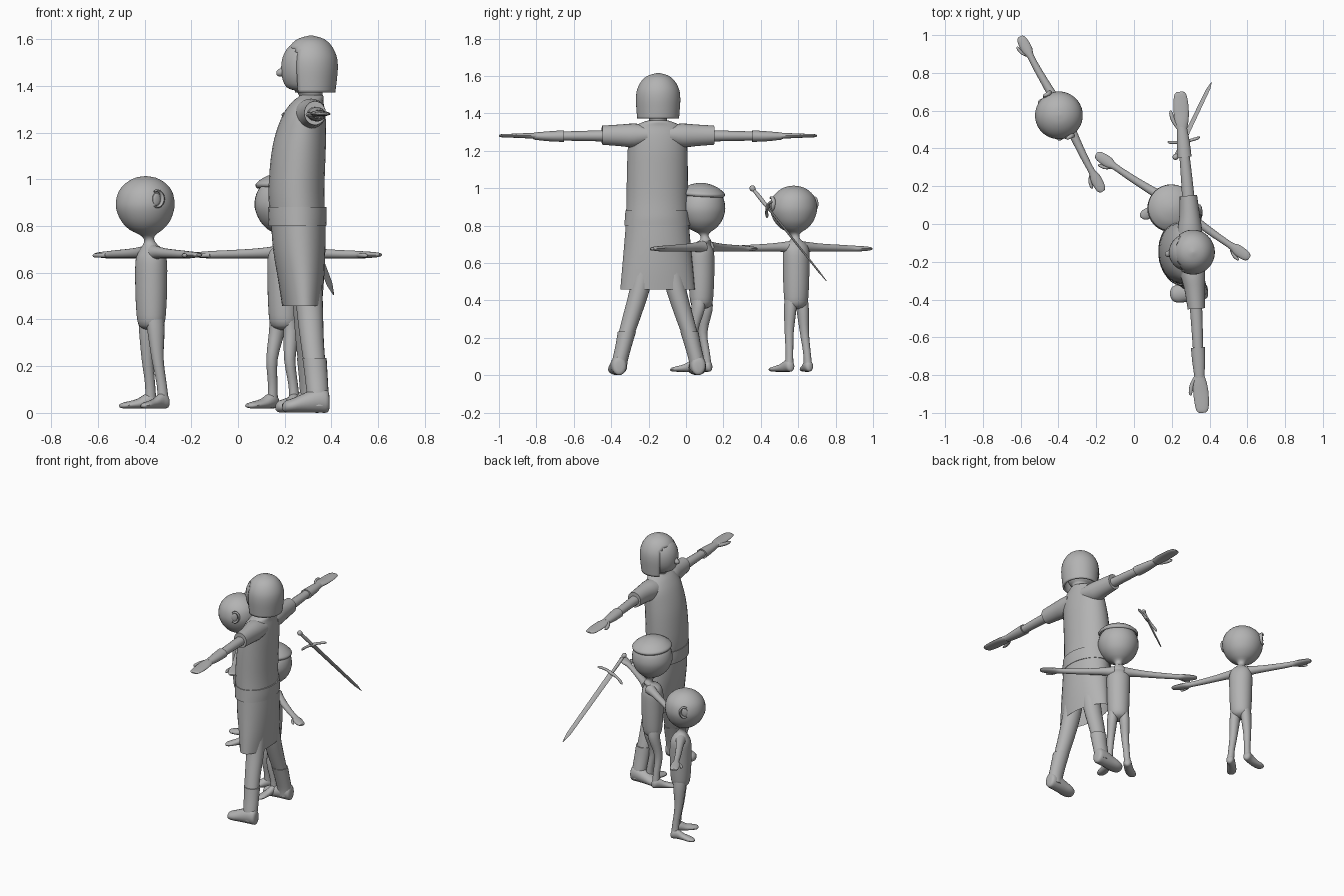
import bpy, bmesh, math
from mathutils import Vector, Matrix

grey = bpy.data.materials.new("plain grey")
grey.diffuse_color = (0.45, 0.45, 0.45, 1)


def finish(name, bm, mat, mirror=False, solid=0.0):
    bmesh.ops.recalc_face_normals(bm, faces=bm.faces)
    me = bpy.data.meshes.new(name)
    bm.to_mesh(me)
    bm.free()
    me.materials.append(grey)
    ob = bpy.data.objects.new(name, me)
    bpy.context.collection.objects.link(ob)
    ob.matrix_world = mat
    if mirror:
        ob.modifiers.new("Mirror", 'MIRROR')
    if solid:
        m = ob.modifiers.new("Solidify", 'SOLIDIFY')
        m.thickness, m.offset = solid, -1
    for o in bpy.context.selected_objects:
        o.select_set(False)
    ob.select_set(True)
    bpy.context.view_layer.objects.active = ob
    bpy.ops.object.shade_smooth_by_angle(angle=math.radians(42))
    return ob


def spline(rings, steps):
    """Catmull-Rom through ring tuples."""
    r = [Vector(p) for p in rings]
    out = []
    for i in range(len(r) - 1):
        a, b, c, d = r[max(i - 1, 0)], r[i], r[i + 1], r[min(i + 2, len(r) - 1)]
        for k in range(steps):
            t = k / steps
            out.append(0.5 * (2 * b + (c - a) * t + (2 * a - 5 * b + 4 * c - d) * t * t
                              + (3 * b - a - 3 * c + d) * t ** 3))
    return out + [r[-1]]


def loft(name, rings, axis, mat, mirror=False, steps=3, sides=24, caps=(1, 1), solid=0, cut=None):
    """Skin ellipses (x, y, z, half_a, half_b) whose planes face the given axis."""
    U, V = {'x': ((0, 1, 0), (0, 0, 1)), 'y': ((1, 0, 0), (0, 0, 1)), 'z': ((1, 0, 0), (0, 1, 0))}[axis]
    U, V = Vector(U), Vector(V)
    bm = bmesh.new()
    loops = []
    for r in spline(rings, steps):
        c = Vector(r[:3])
        loops.append([bm.verts.new(c + U * (max(r[3], .002) * math.cos(2 * math.pi * i / sides))
                                   + V * (max(r[4], .002) * math.sin(2 * math.pi * i / sides)))
                      for i in range(sides)])
    for a, b in zip(loops, loops[1:]):
        for i in range(sides):
            j = (i + 1) % sides
            bm.faces.new((a[i], a[j], b[j], b[i]))
    if caps[0]:
        bm.faces.new(loops[0])
    if caps[1]:
        bm.faces.new(loops[-1])
    if cut:
        dead = [f for f in bm.faces if cut(f.calc_center_median())]
        bmesh.ops.delete(bm, geom=dead, context='FACES')
    return finish(name, bm, mat, mirror, solid)


def place(x, y, deg):
    return Matrix.Translation((x, y, 0)) @ Matrix.Rotation(math.radians(deg), 4, 'Z')


def child(tag, mat, span, lean, step):
    # torso, neck and big round head in one skin
    t = .015 - lean
    loft(tag + "_body", [
        (0, t, .355, .015, .015), (0, t, .375, .058, .052), (0, t, .45, .068, .064),
        (0, t, .58, .072, .068), (0, t, .66, .072, .064), (0, t, .70, .058, .046),
        (0, .01, .722, .03, .03), (0, .005, .742, .022, .022), (0, -.002, .762, .032, .034),
        (0, -.01, .785, .07, .072), (0, -.012, .82, .102, .104), (0, -.014, .865, .122, .123),
        (0, -.014, .905, .126, .126), (0, -.013, .95, .114, .114), (0, -.012, .985, .084, .084),
        (0, -.012, 1.007, .044, .044), (0, -.012, 1.014, .003, .003)], 'z', mat, sides=32)
    # arms ending in flat hands
    e = span
    loft(tag + "_arm", [
        (.03, .01, .685, .035, .034), (.08, .008, .686, .027, .026), (.16, .004, .683, .022, .021),
        (.27, 0, .68, .019, .018), (e - .12, 0, .678, .018, .016), (e - .085, 0, .677, .028, .015),
        (e - .05, 0, .677, .029, .013), (e - .015, 0, .677, .024, .01), (e, 0, .677, .012, .006)],
        'x', mat, True, sides=16)
    loft(tag + "_thumb", [
        (e - .11, -.012, .676, .01, .01), (e - .08, -.033, .675, .009, .009),
        (e - .05, -.039, .674, .008, .008), (e - .04, -.039, .674, .003, .003)], 'x', mat, True, sides=10)
    # thin legs and splayed feet
    s = -step
    loft(tag + "_leg", [
        (.034, t, .41, .03, .04), (.038, t + .003, .35, .032, .038), (.046, .022 + s, .23, .024, .026),
        (.053, .038 + s, .12, .02, .022), (.057, .043 + s, .05, .022, .025)], 'z', mat, True, sides=16)
    loft(tag + "_foot", [
        (.056, .07 + s, .042, .008, .012), (.057, .06 + s, .048, .022, .028),
        (.06, .03 + s, .052, .026, .033), (.072, -.01 + s, .04, .029, .021),
        (.088, -.05 + s, .034, .032, .015), (.095, -.075 + s, .031, .024, .011),
        (.097, -.085 + s, .03, .008, .005)], 'y', mat, True, sides=16)


# bare-headed child with ears
A = place(-.385, .582, -62)
child("first_child", A, .465, 0, 0)
loft("first_child_ear_pad", [(.108, -.02, .915, .02, .028), (.126, -.026, .915, .018, .026),
                             (.13, -.028, .915, .004, .006)], 'x', A, True, sides=16)
bm = bmesh.new()
prev = None
for i in range(13):
    a = math.radians(-120 + 240 * i / 12)
    c = Vector((.128, -.024 + .026 * math.cos(a), .917 + .035 * math.sin(a)))
    out = Vector((0, math.cos(a), math.sin(a)))
    r = .009 * (1 - .5 * abs(i - 6) / 6)
    ring = [bm.verts.new(c + out * r * math.cos(k * math.pi / 4) + Vector((1.6 * r * math.sin(k * math.pi / 4), 0, 0)))
            for k in range(8)]
    if prev:
        for k in range(8):
            bm.faces.new((prev[k], prev[(k + 1) % 8], ring[(k + 1) % 8], ring[k]))
    else:
        bm.faces.new(ring)
    prev = ring
bm.faces.new(prev)
finish("first_child_ear_rim", bm, A, True)

# child with a small cap
B = place(.205, .095, -34.2)
child("second_child", B, .49, .03, .06)
loft("cap", [(0, -.012, .958, .118, .118), (0, -.012, .972, .124, .124), (0, -.012, .99, .108, .108),
             (0, -.012, 1.01, .078, .078), (0, -.012, 1.024, .035, .035), (0, -.012, 1.028, .003, .003)],
     'z', B @ Matrix.Translation((0, 0, .97)) @ Matrix.Rotation(math.radians(-4), 4, 'X')
     @ Matrix.Translation((0, 0, -.97)), sides=32, caps=(0, 1), solid=.008)

# tall adult: tunic, belt and skirt
K = place(.30, -.15, -86)
loft("tunic", [
    (0, -.045, .84, .168, .118), (0, -.05, .95, .165, .12), (0, -.042, 1.1, .163, .117),
    (0, -.03, 1.2, .16, .108), (0, -.016, 1.28, .155, .09), (0, -.002, 1.33, .125, .068),
    (0, .012, 1.352, .085, .055), (0, .015, 1.362, .055, .048)], 'z', K, sides=32)
loft("belt", [(0, -.046, .80, .177, .124), (0, -.046, .84, .174, .126), (0, -.046, .882, .171, .125)],
     'z', K, sides=32)
loft("skirt", [(0, -.042, .82, .168, .117), (0, -.038, .70, .178, .112), (0, -.03, .57, .19, .098),
               (0, -.026, .458, .2, .084)], 'z', K, sides=32, caps=(1, 0))
loft("sleeve", [(.06, 0, 1.285, .07, .055), (.13, .004, 1.282, .064, .064), (.2, .008, 1.283, .054, .058),
                (.30, .009, 1.284, .046, .051)], 'x', K, True)
loft("arm", [(.28, .008, 1.28, .033, .03), (.40, .006, 1.28, .03, .027), (.52, .003, 1.279, .027, .024)],
     'x', K, True, sides=16)
loft("bracer", [(.505, .003, 1.279, .037, .031), (.58, .002, 1.278, .034, .027), (.665, 0, 1.279, .026, .019)],
     'x', K, True, sides=20)
loft("hand", [(.64, 0, 1.28, .023, .017), (.69, 0, 1.281, .036, .015), (.74, .002, 1.281, .04, .012),
              (.80, .003, 1.281, .038, .01), (.84, .003, 1.281, .03, .008), (.852, .003, 1.281, .015, .004)],
     'x', K, True, sides=16)
loft("thumb", [(.66, -.018, 1.279, .013, .012), (.70, -.042, 1.278, .012, .011),
               (.74, -.052, 1.277, .01, .009), (.757, -.053, 1.277, .003, .003)], 'x', K, True, sides=10)
# legs and boots
loft("leg", [(.075, -.005, .58, .06, .06), (.10, 0, .45, .054, .057), (.145, .008, .3, .048, .05),
             (.185, .02, .17, .04, .045), (.2, .024, .1, .038, .043)], 'z', K, True, sides=20)
loft("boot_shaft", [(.167, .016, .235, .049, .052), (.185, .022, .16, .044, .049), (.205, .027, .08, .042, .047),
                    (.211, .028, .03, .042, .046)], 'z', K, True, sides=20)
loft("boot_foot", [(.212, .077, .045, .015, .025), (.212, .068, .05, .036, .048), (.212, .03, .054, .043, .053),
                   (.213, -.03, .043, .046, .042), (.214, -.08, .032, .048, .031), (.214, -.112, .027, .036, .024),
                   (.214, -.124, .024, .012, .012)], 'y', K, True, sides=20)
# head inside an open-faced helmet
loft("head", [(0, .015, 1.33, .045, .045), (0, .008, 1.375, .05, .055), (0, -.008, 1.395, .075, .085),
              (0, -.006, 1.45, .1, .108), (0, -.004, 1.52, .1, .106), (0, 0, 1.575, .07, .075),
              (0, 0, 1.6, .005, .005)], 'z', K, sides=28)
loft("nose", [(0, -.135, 1.455, .008, .008), (0, -.125, 1.457, .016, .016), (0, -.10, 1.465, .018, .024)],
     'y', K, sides=12)
loft("helmet", [(0, .012, 1.372, .112, .105), (0, .012, 1.42, .116, .111), (0, .012, 1.48, .119, .116),
                (0, .012, 1.53, .112, .11), (0, .012, 1.575, .088, .087), (0, .012, 1.603, .053, .053),
                (0, .012, 1.617, .003, .003)], 'z', K, sides=40, caps=(0, 1), solid=.012,
     cut=lambda c: c.y < -.055 and c.z < 1.555)

# floating sword, built along local z from pommel to tip
start, tip = Vector((.22, .355, 1.0)), Vector((.41, .75, .505))
zd = (tip - start).normalized()
xd = Vector((.2, .03, .1))
xd = (xd - zd * xd.dot(zd)).normalized()
yd = zd.cross(xd)
S = Matrix.Translation(start) @ Matrix((xd, yd, zd)).transposed().to_4x4()
L = (tip - start).length
loft("sword_pommel", [(0, 0, -.016, .003, .003), (0, 0, -.009, .013, .013), (0, 0, .002, .016, .016),
                      (0, 0, .014, .011, .011), (0, 0, .02, .005, .005)], 'z', S, sides=16)
loft("sword_grip", [(0, 0, .01, .009, .009), (0, 0, .07, .011, .011), (0, 0, .135, .009, .009)],
     'z', S, sides=12)
loft("sword_guard", [(0, 0, .137, .012, .012), (.04, 0, .137, .008, .008), (.08, 0, .147, .008, .009),
                     (.095, 0, .152, .004, .004)], 'x', S, True, sides=12)
loft("sword_blade", [(0, 0, .13, .017, .006), (0, 0, L - .06, .013, .005), (0, 0, L, .001, .001)],
     'z', S, steps=1, sides=4)
